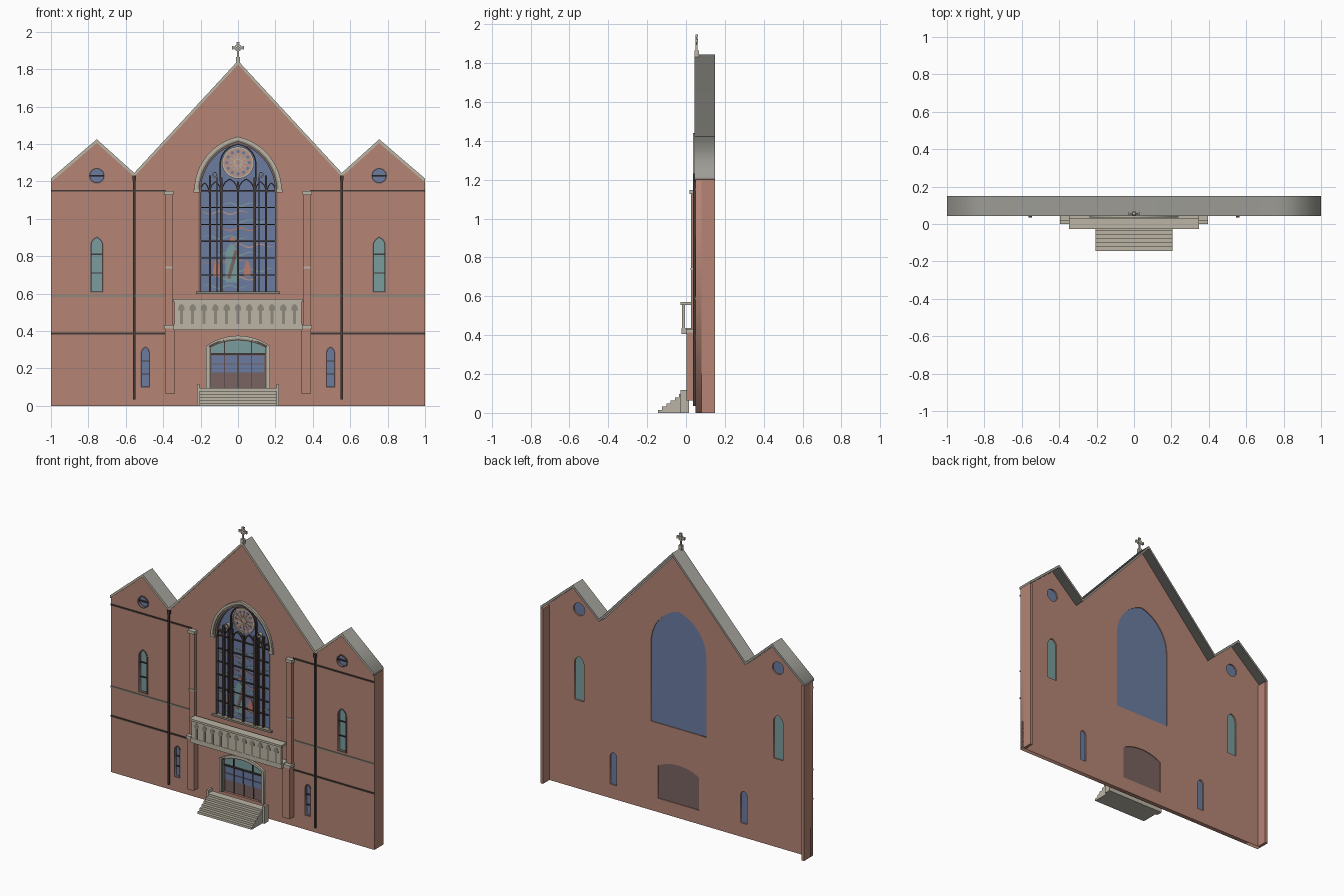
import bpy, bmesh, math
from mathutils import Matrix

if "Cube" in bpy.data.objects:
    bpy.data.objects.remove(bpy.data.objects["Cube"])


def material(name, code):
    rgb = [int(code[i:i + 2], 16) / 255 for i in (0, 2, 4)]
    col = [c / 12.92 if c < 0.04 else ((c + 0.055) / 1.055) ** 2.4 for c in rgb] + [1]
    m = bpy.data.materials.new(name)
    m.use_nodes = True
    m.diffuse_color = col
    m.node_tree.nodes["Principled BSDF"].inputs["Base Color"].default_value = col
    return m


BRICK = material("brick", "b58575")
STONE = material("stone", "bbb5a5")
SHADE = material("stone_recess", "8f897c")
ROOF = material("roof_grey", "9d9c95")
DARK = material("dark_metal", "443a38")
BLUE = material("blue_glass", "6b7ba0")
TEAL = material("teal_glass", "7a9c9c")
WOOD = material("door_wood", "786360")
ROSE = material("rose_tan", "b69488")
CORAL = material("coral_glass", "b87d70")


def finish(name, bm, mat):
    bmesh.ops.remove_doubles(bm, verts=bm.verts, dist=1e-5)
    bmesh.ops.recalc_face_normals(bm, faces=bm.faces)
    mesh = bpy.data.meshes.new(name)
    bm.to_mesh(mesh)
    bm.free()
    mesh.materials.clear()
    mesh.materials.append(mat)
    ob = bpy.data.objects.new(name, mesh)
    bpy.context.collection.objects.link(ob)
    return ob


def slab(name, loops, y0, y1, mat):
    """Outlines in x, z (inner loops become holes), extruded from y0 to y1."""
    cu = bpy.data.curves.new(name, "CURVE")
    cu.dimensions, cu.fill_mode = "2D", "BOTH"
    cu.extrude = (y1 - y0) / 2
    for pts in loops:
        sp = cu.splines.new("POLY")
        sp.points.add(len(pts) - 1)
        for p, (x, z) in zip(sp.points, pts):
            p.co = (x, z, 0, 1)
        sp.use_cyclic_u = True
    tmp = bpy.data.objects.new(name, cu)
    bpy.context.collection.objects.link(tmp)
    mesh = tmp.evaluated_get(bpy.context.evaluated_depsgraph_get()).to_mesh()
    bm = bmesh.new()
    bm.from_mesh(mesh)
    bpy.data.objects.remove(tmp)
    bm.transform(Matrix.Translation((0, (y0 + y1) / 2, 0)) @ Matrix.Rotation(math.pi / 2, 4, "X"))
    return finish(name, bm, mat)


def boxes(name, items, mat):
    """Boxes given as x0, x1, y0, y1, z0, z1."""
    bm = bmesh.new()
    for x0, x1, y0, y1, z0, z1 in items:
        m = Matrix.Translation(((x0 + x1) / 2, (y0 + y1) / 2, (z0 + z1) / 2))
        bmesh.ops.create_cube(bm, size=1, matrix=m @ Matrix.Diagonal((x1 - x0, y1 - y0, z1 - z0, 1)))
    bmesh.ops.recalc_face_normals(bm, faces=bm.faces)
    return finish(name, bm, mat)


def both(items):
    return items + [(-b, -a, *rest) for a, b, *rest in items]


def arc(cx, cz, r, a0, a1, n=12):
    return [(cx + r * math.cos(a0 + (a1 - a0) * i / n), cz + r * math.sin(a0 + (a1 - a0) * i / n))
            for i in range(n + 1)]


def circle(cx, cz, r, n=24):
    return arc(cx, cz, r, 0, math.tau * (n - 1) / n, n - 1)


def arch(cx, hw, z0, zs, rise):
    """Pointed arch opening, or a segmental one when the rise is low."""
    if rise < hw:
        r = (hw * hw + rise * rise) / (2 * rise)
        a = math.asin(hw / r)
        top = arc(cx, zs + rise - r, r, math.pi / 2 - a, math.pi / 2 + a)
    else:
        r = (hw * hw + rise * rise) / (2 * hw)
        a = math.acos((r - hw) / r)
        right = arc(cx + hw - r, zs, r, 0, a)
        top = right + [(2 * cx - x, z) for x, z in right[-2::-1]]
    return [(cx + hw, z0)] + top + [(cx - hw, z0)]


def arch_band(cx, hw, z0, zs, rise, w):
    return arch(cx, hw + w, z0, zs, rise + w) + arch(cx, hw, z0, zs, rise)[::-1]


def line(x0, z0, x1, z1, w):
    d = math.hypot(x1 - x0, z1 - z0)
    nx, nz = (z0 - z1) / d * w / 2, (x1 - x0) / d * w / 2
    return [(x0 + nx, z0 + nz), (x1 + nx, z1 + nz), (x1 - nx, z1 - nz), (x0 - nx, z0 - nz)]


# Wall with its openings, and the end returns
front, back, rim = 0.05, 0.08, 0.15
half = [(1, 1.215), (0.755, 1.425), (0.555, 1.245)]
ridge = half + [(0, 1.845)] + [(-x, z) for x, z in half[::-1]]
under = [(x, z - 0.02) for x, z in ridge]
big = (0, 0.21, 0.61, 1.15, 0.265)
door = (0, 0.155, 0.095, 0.32, 0.04)
tall = [(s * 0.755, 0.036, 0.605, 0.855, 0.05) for s in (-1, 1)]
small = [(s * 0.495, 0.025, 0.095, 0.285, 0.032) for s in (-1, 1)]
rounds = [circle(s * 0.755, 1.23, 0.043) for s in (-1, 1)]
holes = [arch(*a) for a in [big, door] + tall + small]
slab("brick_wall", [[(1, 0)] + under + [(-1, 0)]] + holes + rounds, front, back, BRICK)
boxes("end_return", both([(0.98, 1, front, rim, 0, 1.2)]), BRICK)

# Roof strip with a pale coping on its front faces
roof = slab("roof_coping", [ridge + under[::-1]], front - 0.007, rim, ROOF)
roof.data.materials.append(STONE)
for f in roof.data.polygons:
    f.material_index = int(f.normal.y < -0.9)

# Gable cross
boxes("cross_base", [(-0.012, 0.012, 0.045, 0.066, 1.83, 1.865)], STONE)
boxes("cross", [(-0.005, 0.005, 0.05, 0.06, 1.86, 1.945), (-0.03, 0.03, 0.05, 0.06, 1.909, 1.919)], STONE)
slab("cross_ring", [circle(0, 1.914, 0.02, 12), circle(0, 1.914, 0.012, 12)], 0.051, 0.059, STONE)
boxes("cross_tips", both([(0.023, 0.031, 0.049, 0.061, 1.905, 1.923)])
      + [(-0.009, 0.009, 0.049, 0.061, 1.937, 1.946)], STONE)

# String courses and downpipes
for z, end in ((1.15, 0.385), (0.588, 0.35), (0.387, 0.39)):
    boxes("string_course", both([(end, 1, 0.044, front, z - 0.005, z + 0.005)]), SHADE if z == 0.588 else DARK)
boxes("downpipe", both([(0.549, 0.561, 0.037, 0.049, 0.035, 1.22),
                        (0.545, 0.565, 0.035, front, 1.205, 1.232)]), DARK)

# Pilasters with stone bands
boxes("lower_pilaster", both([(0.337, 0.39, 0.003, front, 0.065, 0.415)]), BRICK)
boxes("upper_pilaster", both([(0.35, 0.387, 0.027, front, 0.43, 1.13)]), BRICK)
boxes("pilaster_band", both([(0.335, 0.395, 0, front, 0.413, 0.432), (0.348, 0.39, 0.023, front, 0.735, 0.746),
                             (0.345, 0.395, 0.018, front, 1.127, 1.148)]), STONE)

# Side windows, small windows and round windows
for kind, group, glass, bars in (("tall", tall, TEAL, (0.71, 0.81)), ("small", small, BLUE, (0.17, 0.24))):
    for a in group:
        cx, hw, z0, zs, rise = a
        slab(kind + "_window_glass", [arch(*a)], 0.066, 0.07, glass)
        slab(kind + "_window_frame", [arch(*a), arch(cx, hw - 0.007, z0 + 0.007, zs, rise - 0.007)],
             0.047, 0.066, WOOD)
        boxes(kind + "_window_bars", [(cx - hw, cx + hw, 0.058, 0.066, z - 0.003, z + 0.003) for z in bars], DARK)
for s, loop in zip((-1, 1), rounds):
    cx = s * 0.755
    slab("round_window_glass", [loop], 0.066, 0.07, BLUE)
    slab("round_window_frame", [loop, circle(cx, 1.23, 0.036)], 0.045, 0.066, WOOD)
    boxes("round_window_bar", [(cx - 0.04, cx + 0.04, 0.056, 0.066, 1.227, 1.233)], DARK)

# Great window: glass, hood and sill
slab("great_window_glass", [arch(*big)], 0.07, 0.074, BLUE)
slab("great_window_frame", [arch_band(0, 0.198, 0.61, 1.15, 0.253, 0.012)], 0.052, 0.07, WOOD)
slab("hood_inner", [arch_band(0, 0.207, 1.15, 1.15, 0.262, 0.011)], 0.043, front, SHADE)
slab("hood_outer", [arch_band(0, 0.217, 1.15, 1.15, 0.272, 0.017)], 0.035, front, STONE)
boxes("hood_foot", both([(0.205, 0.238, 0.035, front, 1.14, 1.156)]), STONE)
boxes("great_window_sill", [(-0.225, 0.225, 0.036, 0.07, 0.598, 0.611)], SHADE)

# Great window tracery
bars = [(x - w, x + w, 0.052, 0.07, 0.61, top) for x, w, top in
        ((0.15, 0.006, 1.23), (0.09, 0.007, 1.22), (0.112, 0.003, 1.24))]
rails = [(-0.2, 0.2, 0.06, 0.07, z - 0.003, z + 0.003) for z in (0.7, 0.79, 0.88, 0.97, 1.06, 1.15)]
boxes("mullions", both(bars) + [(-0.006, 0.006, 0.052, 0.07, 0.61, 1.2)], DARK)
boxes("glazing_rails", rails, DARK)
for x, hw in ((0.044, 0.038), (-0.044, 0.038), (0.121, 0.024), (-0.121, 0.024), (0.178, 0.018), (-0.178, 0.018)):
    slab("lancet_head", [arch_band(x, hw, 1.14, 1.15, hw + 0.02, 0.006)], 0.054, 0.07, DARK)
for s in (-1, 1):
    slab("tracery_ring", [circle(s * 0.122, 1.235, 0.016, 12), circle(s * 0.122, 1.235, 0.01, 12)],
         0.05, 0.07, STONE)
slab("rose_arch", [arch_band(0, 0.092, 1.2, 1.29, 0.105, 0.007)], 0.053, 0.07, DARK)

# Rose window with spokes and a ring of small lights
slab("rose_disc", [circle(0, 1.3, 0.083, 32)], 0.061, 0.07, ROSE)
slab("rose_rim", [circle(0, 1.3, 0.086, 32), circle(0, 1.3, 0.077, 32)], 0.055, 0.07, STONE)
slab("rose_hub", [circle(0, 1.3, 0.022, 16), circle(0, 1.3, 0.016, 16)], 0.056, 0.062, STONE)
turns = [math.tau * i / 12 for i in range(12)]
slab("rose_lights", [circle(0.06 * math.cos(a), 1.3 + 0.06 * math.sin(a), 0.009, 8) for a in turns],
     0.059, 0.062, BLUE)
slab("rose_spokes", [line(0.022 * math.cos(a), 1.3 + 0.022 * math.sin(a), 0.048 * math.cos(a),
                          1.3 + 0.048 * math.sin(a), 0.004) for a in turns], 0.057, 0.062, STONE)

# Painted glass: wavy streaks and three figures
for k in range(11):
    z, x0 = 0.64 + k * 0.044, -0.19 + 0.07 * (k % 3)
    top = [(x0 + 0.02 * i, z + 0.009 * math.sin(1.1 * i + k)) for i in range(13)]
    low = [(x, h - 0.008 * math.sin(math.pi * (0.1 + 0.8 * i / 12))) for i, (x, h) in enumerate(top)]
    slab("glass_streak", [top + low[::-1]], 0.067, 0.07, (TEAL, ROSE, TEAL, CORAL)[k % 4])
slab("robed_figure", [arch(-0.035, 0.033, 0.66, 0.8, 0.07)], 0.065, 0.07, TEAL)
slab("figure_sash", [line(-0.05, 0.68, -0.01, 0.83, 0.018)], 0.063, 0.066, WOOD)
slab("figure_head", [circle(-0.03, 0.89, 0.014, 12)], 0.063, 0.07, CORAL)
for x in (-0.115, 0.05):
    slab("kneeling_figure", [arch(x, 0.018, 0.69, 0.72, 0.06)], 0.064, 0.07, CORAL)

# Balcony with pierced front
boxes("balcony", [(-0.345, 0.345, -0.022, front, 0.405, 0.437), (-0.34, 0.34, -0.02, -0.004, 0.43, 0.56),
                  (-0.348, 0.348, -0.028, 0.03, 0.556, 0.57)], STONE)
for i in range(11):
    x = (i - 5) * 0.0605
    slab("balcony_slot", [[(x + 0.008, 0.437), (x + 0.008, 0.51)] + arch(x, 0.017, 0.51, 0.52, 0.024)
                          + [(x - 0.008, 0.51), (x - 0.008, 0.437)]], -0.0215, -0.018, SHADE)

# Doorway
slab("door_panel", [arch(*door)], 0.066, 0.075, WOOD)
slab("door_surround", [arch_band(*door, 0.015)], 0.035, front, STONE)
slab("door_reveal", [arch_band(0, 0.145, 0.095, 0.315, 0.036, 0.01)], 0.04, 0.066, SHADE)
slab("fanlight", [arch(0, 0.145, 0.28, 0.312, 0.036)], 0.06, 0.066, TEAL)
boxes("fanlight_bars", both([(0.07, 0.076, 0.053, 0.066, 0.28, 0.34)])
      + [(-0.145, 0.145, 0.053, 0.066, 0.273, 0.282)], DARK)
boxes("door_panes", [(x - 0.032, x + 0.032, 0.06, 0.066, z, z + 0.042)
                     for x in (-0.108, -0.037, 0.037, 0.108) for z in (0.178, 0.226)], BLUE)
boxes("door_joints", [(x - 0.002, x + 0.002, 0.06, 0.066, 0.096, 0.275) for x in (-0.073, 0, 0.073)], DARK)

# Steps and cheek blocks
steps = 6
boxes("steps", [(-0.205, 0.205, -0.145 + 0.022 * i, 0.015, 0.016 * i, 0.016 * (i + 1)) for i in range(steps)], STONE)
boxes("cheek_block", both([(0.205, 0.22, -0.028, 0.015, 0, 0.117)]), STONE)
